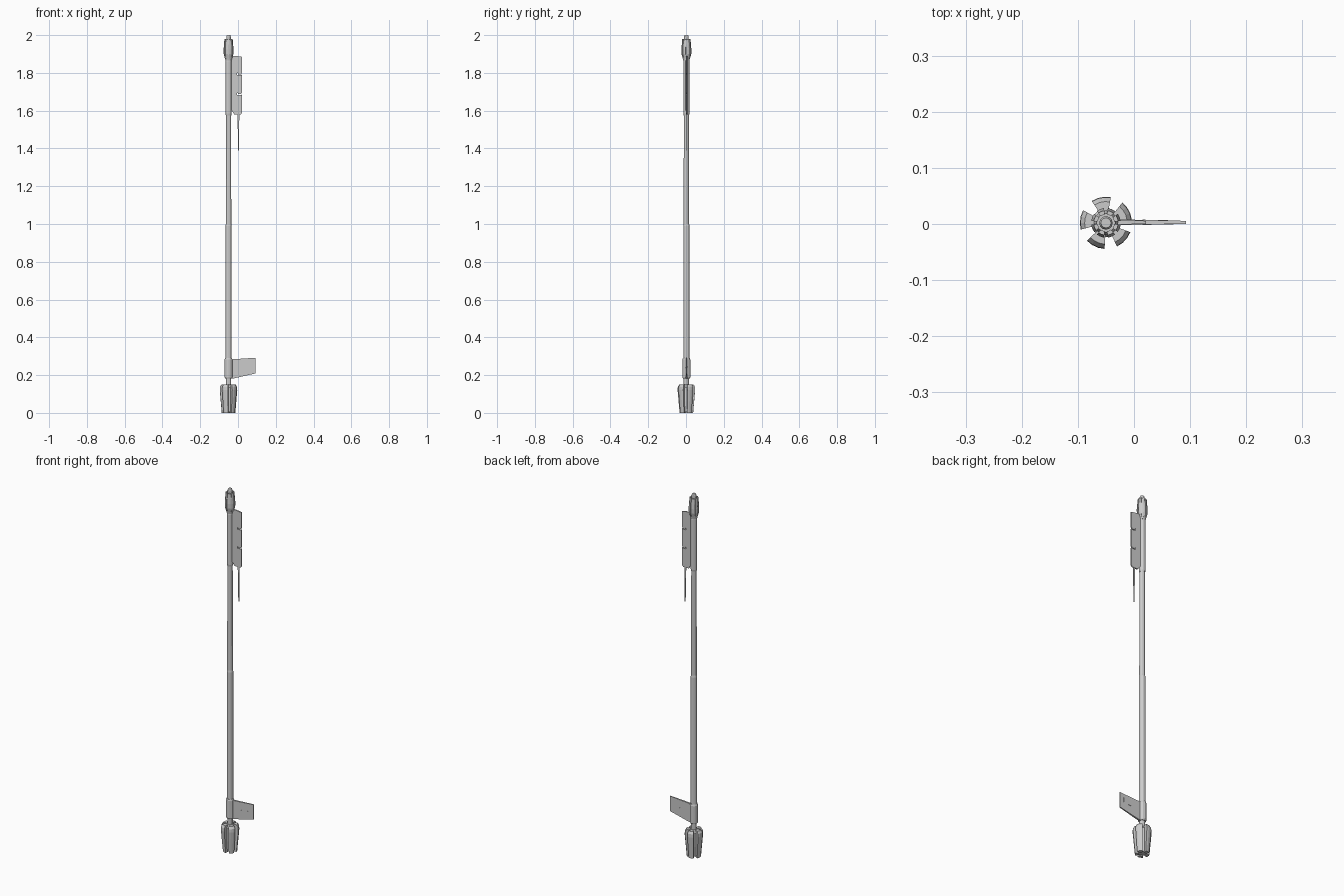
import bpy, bmesh
from math import sin, cos, pi, radians

if "Cube" in bpy.data.objects:
    bpy.data.objects.remove(bpy.data.objects["Cube"])

CX, CY = -0.05, 0.002   # axis of the shaft


def finish(name, bm):
    bmesh.ops.recalc_face_normals(bm, faces=bm.faces)
    me = bpy.data.meshes.new(name)
    bm.to_mesh(me)
    bm.free()
    ob = bpy.data.objects.new(name, me)
    bpy.context.collection.objects.link(ob)
    return ob


def lathe(name, profile, sides):
    """Closed turned solid from (radius, z) points, bottom to top."""
    bm = bmesh.new()
    rings = [[bm.verts.new((CX + r * cos(2 * pi * i / sides), CY + r * sin(2 * pi * i / sides), z))
              for i in range(sides)] for r, z in profile]
    for a, b in zip(rings, rings[1:]):
        for i in range(sides):
            j = (i + 1) % sides
            bm.faces.new((a[i], a[j], b[j], b[i]))
    bm.faces.new(rings[0])
    bm.faces.new(rings[-1])
    return finish(name, bm)


def petals(name, profile, count, start, width, steps):
    """Closed (radius, z) profile swept through short arcs round the shaft."""
    bm = bmesh.new()
    n = len(profile)
    for k in range(count):
        mid = radians(start + k * 360 / count)
        rows = []
        for s in range(steps + 1):
            a = mid + radians(width) * (s / steps - 0.5)
            rows.append([bm.verts.new((CX + r * cos(a), CY + r * sin(a), z)) for r, z in profile])
        for a, b in zip(rows, rows[1:]):
            for i in range(n):
                j = (i + 1) % n
                bm.faces.new((a[i], a[j], b[j], b[i]))
        bm.faces.new(rows[0])
        bm.faces.new(rows[-1])
    return finish(name, bm)


def plate(name, outline, thick):
    """Flat vane from (x, z) outline; thick(x) gives the half thickness."""
    bm = bmesh.new()
    f = [bm.verts.new((x, CY + 0.001 - thick(x), z)) for x, z in outline]
    b = [bm.verts.new((x, CY + 0.001 + thick(x), z)) for x, z in outline]
    n = len(outline)
    bm.faces.new(f)
    bm.faces.new(b[::-1])
    for i in range(n):
        j = (i + 1) % n
        bm.faces.new((f[i], f[j], b[j], b[i]))
    return finish(name, bm)


# Weighted foot: a core with five tapered petals
lathe("foot_core", [(0.022, 0.004), (0.026, 0.06), (0.026, 0.135), (0.015, 0.15)], 15)
petals("foot_petals", [(0.018, 0), (0.036, 0), (0.0465, 0.12), (0.0455, 0.138), (0.038, 0.15), (0.018, 0.15)],
       5, 29, 44, 3)

# Shaft, built from stepped sections
lathe("shaft_neck", [(0.014, 0.14), (0.014, 0.19)], 12)
lathe("lower_collar", [(0.018, 0.182), (0.021, 0.188), (0.021, 0.282), (0.018, 0.29)], 12)
lathe("lower_shaft", [(0.0165, 0.28), (0.0165, 0.99), (0.0145, 1.0)], 12)
lathe("upper_shaft", [(0.0145, 0.99), (0.0135, 1.60)], 12)
lathe("upper_sleeve", [(0.0145, 1.575), (0.0165, 1.585), (0.0165, 1.86), (0.014, 1.88)], 12)

# Head: flared socket, ring of prongs and a small nub
lathe("head_socket", [(0.0165, 1.865), (0.022, 1.895), (0.022, 1.95), (0.017, 1.975)], 12)
petals("head_prongs", [(0.015, 1.875), (0.019, 1.875), (0.026, 1.90), (0.0265, 1.925),
                       (0.022, 1.98), (0.015, 1.98)], 8, 22.5, 30, 2)
lathe("head_nub", [(0.012, 1.965), (0.012, 1.993), (0.009, 2.0)], 12)

# Lower fin, thinning outward, with a raised bracket strip on both faces
taper = lambda x: 0.0055 - 0.022 * (x + 0.04)
plate("lower_fin", [(-0.04, 0.183), (-0.02, 0.183), (0.093, 0.209), (0.093, 0.292), (-0.04, 0.283)], taper)
plate("fin_strip", [(0.015, 0.238), (0.070, 0.244), (0.070, 0.270), (0.067, 0.270),
                    (0.067, 0.248), (0.015, 0.242)], lambda x: taper(x) + 0.0004)

# Upper vane with two stepped notches in its outer edge
outline = [(-0.04, 1.60), (-0.033, 1.60), (-0.02, 1.58), (0.014, 1.58), (0.021, 1.588)]
for z in (1.69, 1.795):
    outline += [(0.021, z - 0.004), (0.015, z - 0.007), (-0.004, z - 0.007), (-0.004, z + 0.004),
                (-0.0005, z + 0.004), (-0.0005, z - 0.003), (0.015, z - 0.003), (0.021, z + 0.005)]
outline += [(0.021, 1.885), (-0.012, 1.89), (-0.04, 1.89)]
plate("upper_vane", outline, lambda x: 0.0045 - 0.03 * (x + 0.04))

# Long thin spike hanging below the vane
plate("vane_spike", [(-0.003, 1.585), (0.001, 1.39), (0.005, 1.39), (0.007, 1.585)], lambda x: 0.0016)
